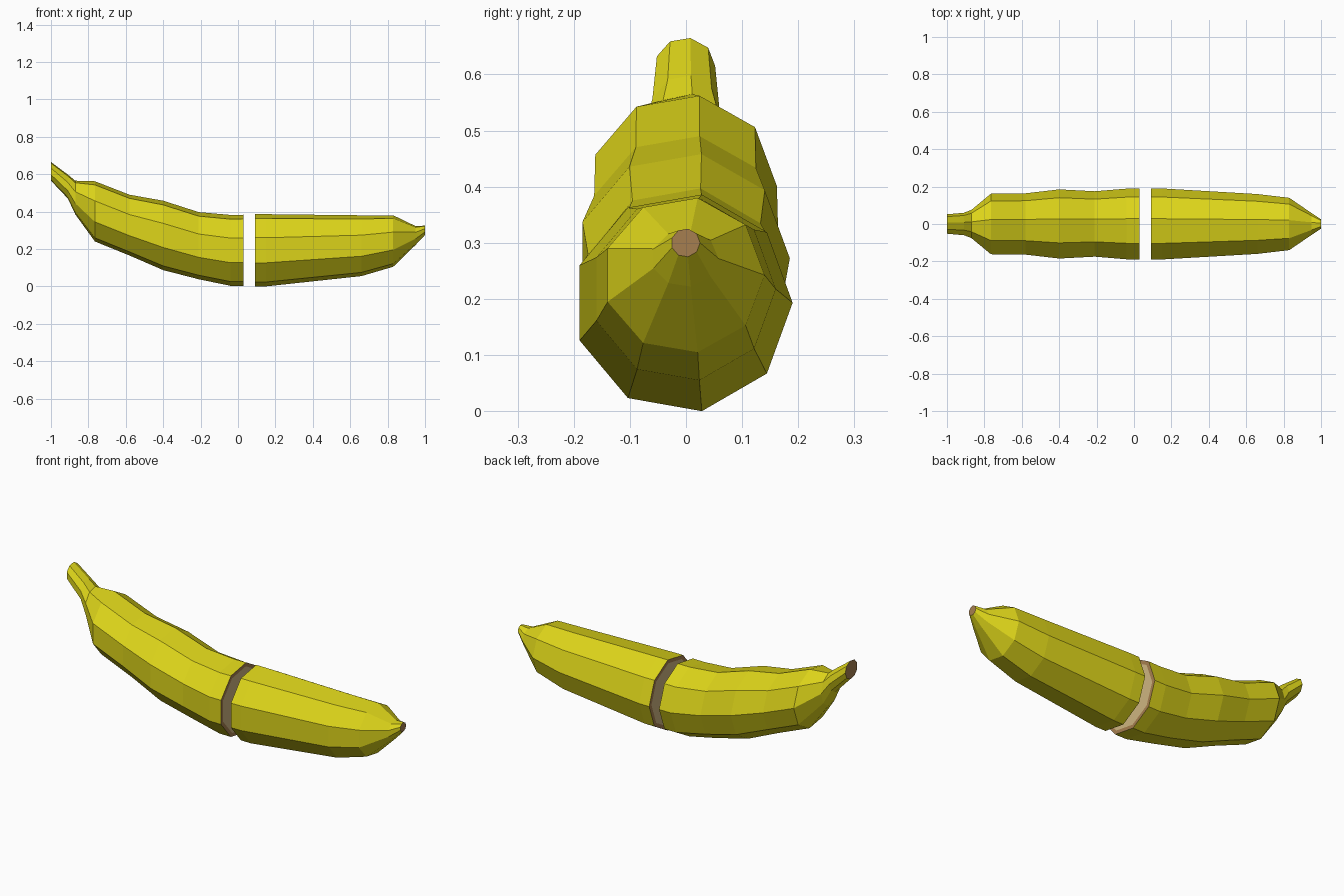
import bpy, bmesh
from math import sin, cos, radians

if "Cube" in bpy.data.objects:
    bpy.data.objects.remove(bpy.data.objects["Cube"])

SIDES = 9


def material(name, rgb):
    m = bpy.data.materials.new(name)
    m.diffuse_color = (*rgb, 1)
    m.use_nodes = True
    m.node_tree.nodes["Principled BSDF"].inputs["Base Color"].default_value = m.diffuse_color
    return m


peel = material("peel_yellow", (0.72, 0.66, 0.01))
brown = material("tip_brown", (0.38, 0.21, 0.08))
flesh = material("flesh_tan", (0.62, 0.46, 0.22))


def banana_half(name, stations):
    """Loft nine-sided rings; stations = (x, z bottom, z top, half width), last one is the cut."""
    bm = bmesh.new()
    rings = []
    for x, lo, hi, w in stations:
        ring = []
        for i in range(SIDES):
            a = radians(360 / SIDES * i)
            y = w * (1.03 * cos(a) - 0.03)
            z = (lo + hi) / 2 + (hi - lo) / 2 * sin(a) / sin(radians(80))
            ring.append(bm.verts.new((x, y, z)))
        rings.append(ring)
    for r0, r1 in zip(rings, rings[1:]):
        for i in range(SIDES):
            j = (i + 1) % SIDES
            bm.faces.new((r0[i], r0[j], r1[j], r1[i]))
    # brown end of the stem or blossom tip
    bm.faces.new(rings[0]).material_index = 1
    # cut face: brown rim of peel around the flesh
    cut = bm.faces.new(rings[-1])
    cut.material_index = 1
    bmesh.ops.recalc_face_normals(bm, faces=bm.faces[:])
    bmesh.ops.inset_region(bm, faces=[cut], thickness=0.02)
    cut.material_index = 2
    mesh = bpy.data.meshes.new(name)
    bm.to_mesh(mesh)
    bm.free()
    for m in (peel, brown, flesh):
        mesh.materials.append(m)
    obj = bpy.data.objects.new(name, mesh)
    bpy.context.collection.objects.link(obj)
    return obj


# half with the stem
banana_half("stem_half", [
    (-1.00, 0.565, 0.665, 0.052),
    (-0.91, 0.47, 0.598, 0.060),
    (-0.87, 0.385, 0.565, 0.075),
    (-0.765, 0.24, 0.562, 0.162),
    (-0.58, 0.165, 0.49, 0.164),
    (-0.40, 0.087, 0.458, 0.185),
    (-0.21, 0.038, 0.397, 0.175),
    (-0.04, 0.003, 0.382, 0.189),
    (0.03, 0.003, 0.383, 0.190),
])

# half with the blossom tip
banana_half("tip_half", [
    (1.00, 0.275, 0.325, 0.025),
    (0.95, 0.222, 0.322, 0.058),
    (0.83, 0.105, 0.380, 0.140),
    (0.66, 0.055, 0.380, 0.160),
    (0.15, 0.000, 0.386, 0.190),
    (0.09, 0.000, 0.386, 0.190),
])
